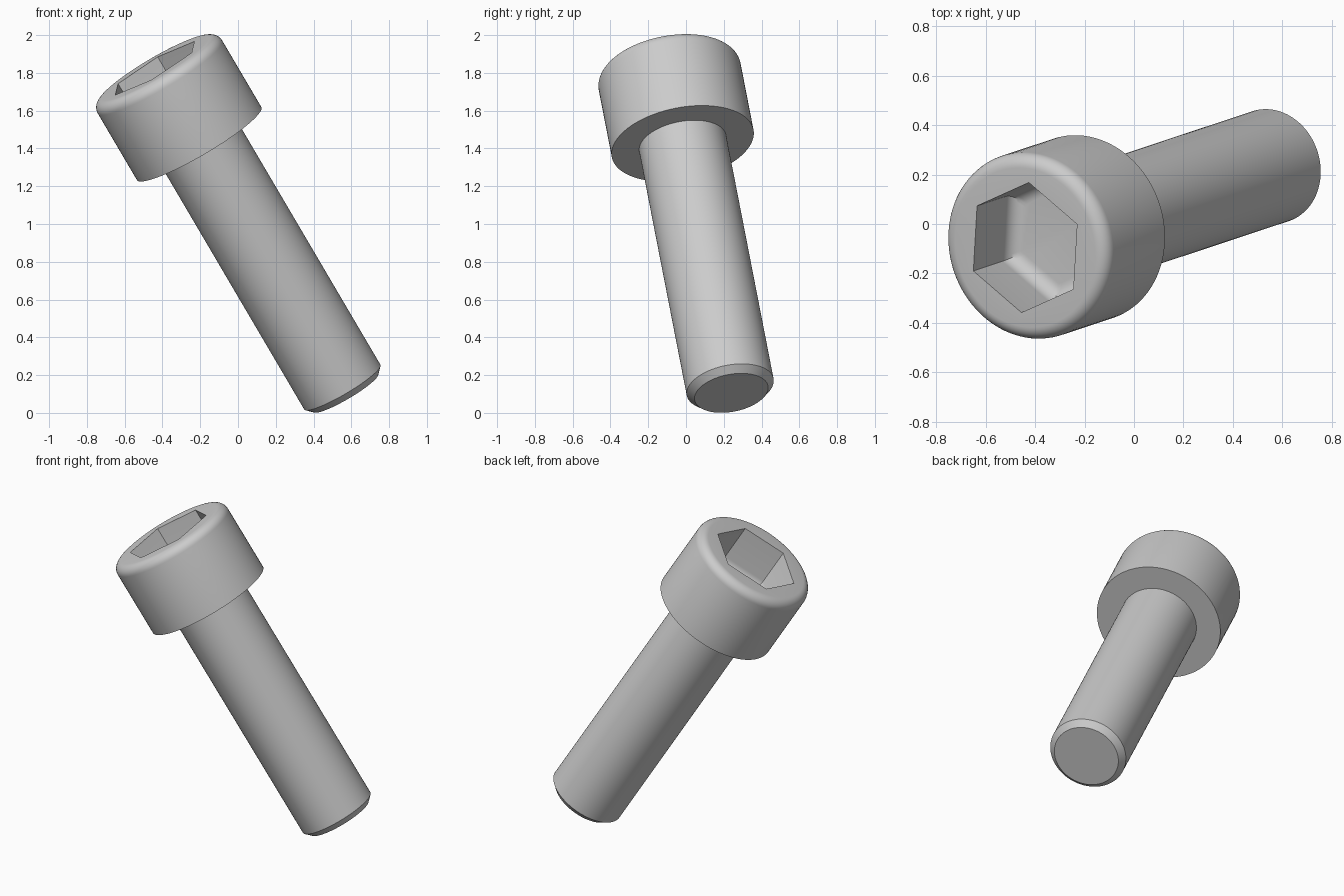
import bpy
import bmesh
from math import cos, sin, pi, radians
from mathutils import Matrix, Vector

cube = bpy.data.objects.get("Cube")
if cube:
    bpy.data.objects.remove(cube, do_unlink=True)

SEGMENTS = 96                      # multiple of six, so hexagon corners fall on vertices
SHAFT_R, TIP_R, CHAMFER = 0.234, 0.198, 0.037
HEAD_R, HEAD_BASE, HEAD_TOP, HEAD_FILLET = 0.382, 1.554, 2.023, 0.055
HEX_R, HEX_DEPTH, HEX_FILLET = 0.27, 0.295, 0.06


def circle(r, z):
    """Round ring of points at height z."""
    angles = [2 * pi * i / SEGMENTS for i in range(SEGMENTS)]
    return [Vector((r * cos(a), r * sin(a), z)) for a in angles]


def hexagon(r, z):
    """Hexagonal ring with the same number of points as the round one."""
    corners = [Vector((r * cos(k * pi / 3), r * sin(k * pi / 3), z)) for k in range(7)]
    n = SEGMENTS // 6
    return [corners[k].lerp(corners[k + 1], j / n) for k in range(6) for j in range(n)]


# Chamfered shaft and head underside
rings = [circle(TIP_R, 0), circle(SHAFT_R, CHAMFER),
         circle(SHAFT_R, HEAD_BASE), circle(HEAD_R, HEAD_BASE)]

# Rounded top rim of the head
steps = 8
for i in range(steps + 1):
    a = i / steps * pi / 2
    rings.append(circle(HEAD_R - HEAD_FILLET * (1 - cos(a)),
                        HEAD_TOP - HEAD_FILLET * (1 - sin(a))))

# Hexagonal socket with a rounded floor edge
rings.append(hexagon(HEX_R, HEAD_TOP))
floor = HEAD_TOP - HEX_DEPTH
for i in range(steps + 1):
    a = i / steps * pi / 2
    inset = HEX_FILLET * (1 - cos(a)) / cos(pi / 6)
    rings.append(hexagon(HEX_R - inset, floor + HEX_FILLET * (1 - sin(a))))

# Skin the rings and cap both ends
bm = bmesh.new()
loops = [[bm.verts.new(p) for p in ring] for ring in rings]
for low, high in zip(loops, loops[1:]):
    for i in range(SEGMENTS):
        j = (i + 1) % SEGMENTS
        bm.faces.new((low[i], low[j], high[j], high[i]))
bm.faces.new(loops[0][::-1])
bm.faces.new(loops[-1])
bmesh.ops.recalc_face_normals(bm, faces=bm.faces)

# Lean the bolt along its axis, resting on the edge of its tip
axis = Vector((-0.588, -0.195, 1)).normalized()
side = Vector((0.015, 0.263, 0.06))
side = (side - axis * side.dot(axis)).normalized()
turn = Matrix((side, axis.cross(side), axis)).transposed().to_4x4()
bm.transform(Matrix.Translation((0.571, 0.24, 0.105)) @ turn)

mesh = bpy.data.meshes.new("socket_head_bolt")
bm.to_mesh(mesh)
bm.free()
bolt = bpy.data.objects.new("socket_head_bolt", mesh)
bpy.context.collection.objects.link(bolt)

# Plain grey metal
colour = (0.6, 0.6, 0.6, 1)
grey = bpy.data.materials.new("plain_grey")
grey.use_nodes = True
grey.diffuse_color = colour
grey.node_tree.nodes["Principled BSDF"].inputs["Base Color"].default_value = colour
mesh.materials.append(grey)

bpy.ops.object.select_all(action="DESELECT")
bolt.select_set(True)
bpy.context.view_layer.objects.active = bolt
bpy.ops.object.shade_smooth_by_angle(angle=radians(30))
